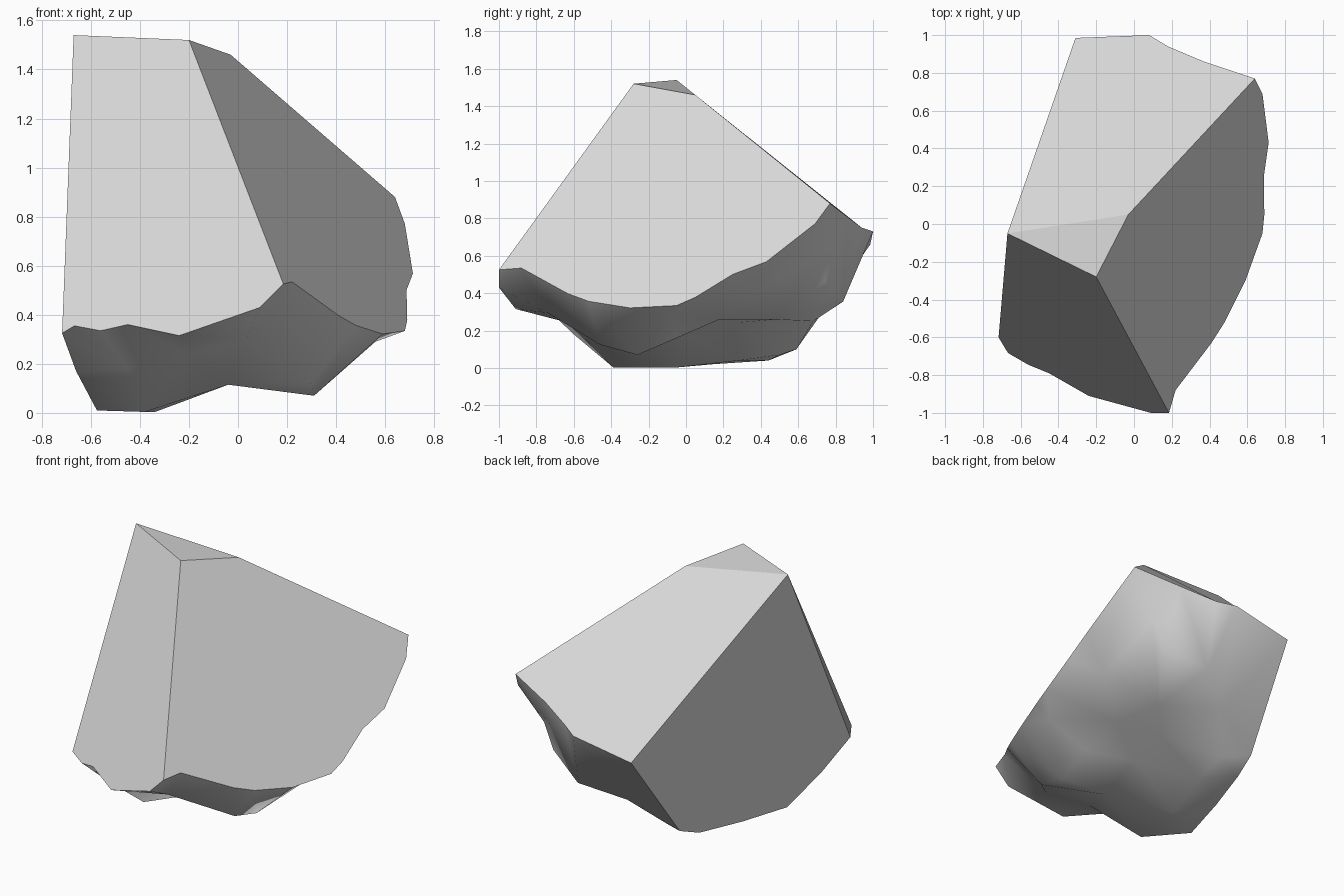
import bpy, bmesh
from mathutils import Vector
from mathutils.geometry import delaunay_2d_cdt

if "Cube" in bpy.data.objects:
    bpy.data.objects.remove(bpy.data.objects["Cube"])

# Corners of the cleanly split sides
peak, shoulder, crest = (-.67, -.05, 1.54), (-.20, -.28, 1.52), (-.03, .05, 1.46)
nose, cheek, brow = (.185, -1, .525), (-.667, -.683, .355), (.64, .77, .88)
heel, tail = (-.717, -.60, .325), (-.31, .985, .66)


def right_plane(x, y):
    return (x, y, 1.385 - 1.502 * x + .591 * y)


# Broken borders between the split sides and the rough underside
right_edge = [right_plane(x, y) for x, y in (
    (.22, -.88), (.41, -.63), (.48, -.52), (.59, -.30), (.68, -.05),
    (.69, .05), (.687, .25), (.713, .43), (.68, .69))]
back_edge = [(.37, .86, .81), (.18, .94, .75), (.08, 1, .73)]
left_edge = [(-.37, .59, .10), (-.40, .44, .04), (-.49, .14, .02),
             (-.575, -.18, .01), (-.66, -.40, .17)]
front_edge = [(-.56, -.745, .335), (-.45, -.79, .36), (-.24, -.91, .315), (.09, -1, .43)]
ring = [nose, *right_edge, brow, *back_edge, tail, *left_edge, heel, cheek, *front_edge]

# Split sides
sides = [
    [peak, shoulder, crest],
    [shoulder, peak, heel, cheek, *front_edge, nose],
    [crest, shoulder, nose, *right_edge, brow],
    [peak, crest, brow, *back_edge, tail],
    [peak, tail, *left_edge, heel],
]

# Lumps and hollows of the rough underside
lumps = [
    (-.38, -.39, .004), (-.34, -.05, .003), (-.25, .28, .04), (-.22, .50, .07),   # low lobe
    (-.45, -.60, .18), (-.20, -.62, .24), (.03, -.74, .295),                      # front hollow
    (-.04, -.30, .115), (0, 0, .19), (.02, .25, .24),                             # valley
    (.30, -.46, .125), (.31, -.26, .07), (.32, -.05, .16), (.56, -.08, .29),      # right lump
    (.28, .18, .26), (.22, .48, .26), (.52, .36, .40),
    (-.07, .68, .25), (.16, .84, .355), (.40, .74, .46), (.47, .73, .61),         # back bulge
]

bm = bmesh.new()
verts = {}


def vert(p):
    if p not in verts:
        verts[p] = bm.verts.new(p)
    return verts[p]


for side in sides:
    bm.faces.new([vert(p) for p in side])
split_faces = list(bm.faces)

points = ring + lumps
n = len(ring)
result = delaunay_2d_cdt([Vector(p[:2]) for p in points],
                         [(i, (i + 1) % n) for i in range(n)], [], 1, 1e-5)
origin = [o[0] for o in result[3]]
for tri in result[2]:
    face = bm.faces.new([vert(points[origin[i]]) for i in tri])
    face.smooth = True

bmesh.ops.recalc_face_normals(bm, faces=bm.faces)
for face in split_faces:
    for edge in face.edges:
        edge.smooth = False

mesh = bpy.data.meshes.new("rock_chunk")
bm.to_mesh(mesh)
bm.free()
rock = bpy.data.objects.new("rock_chunk", mesh)
bpy.context.collection.objects.link(rock)

stone = bpy.data.materials.new("pale_grey_stone")
stone.diffuse_color = (.69, .69, .69, 1)
stone.use_nodes = True
stone.node_tree.nodes["Principled BSDF"].inputs["Base Color"].default_value = stone.diffuse_color
mesh.materials.append(stone)
